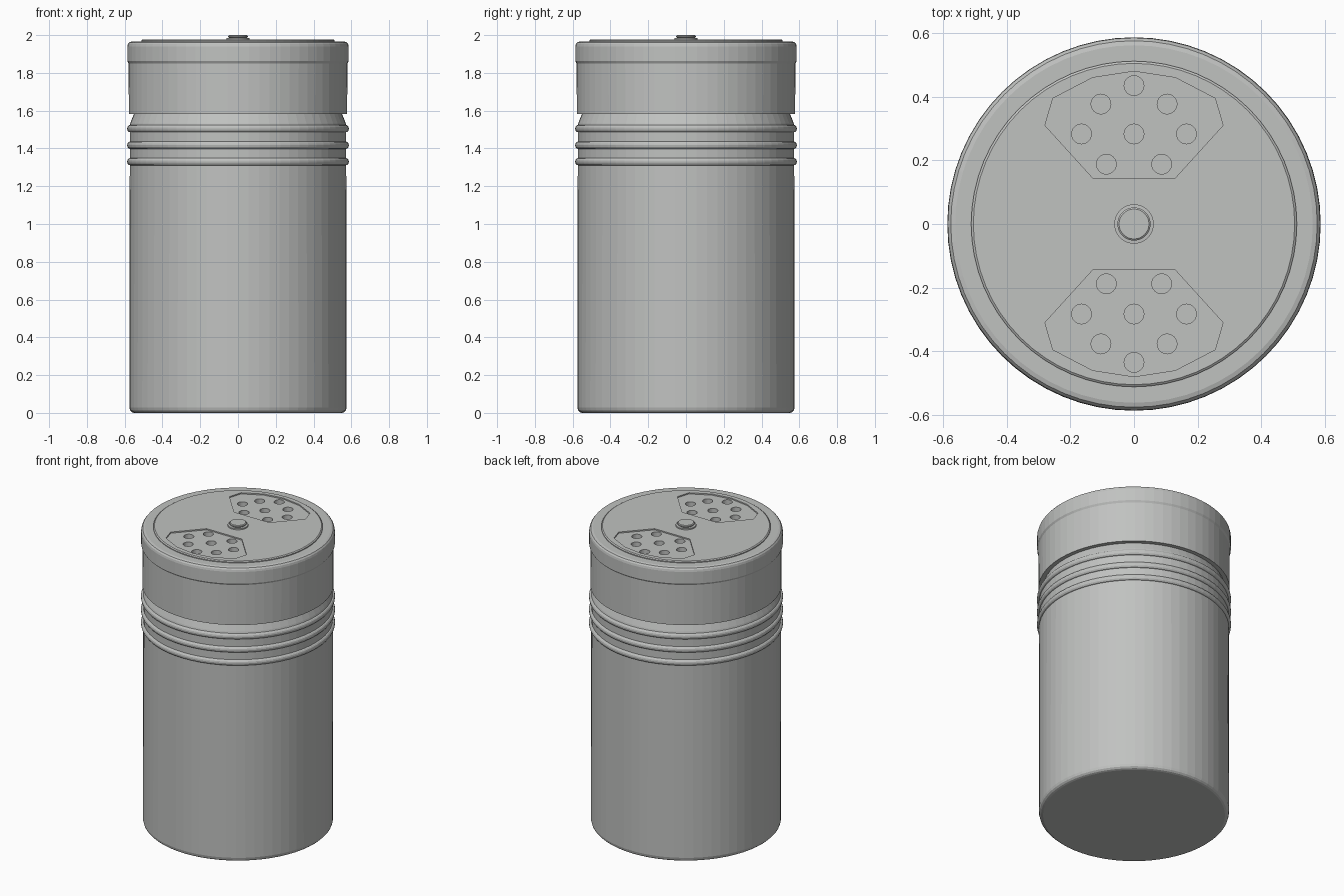
import bpy, bmesh, math

if "Cube" in bpy.data.objects:
    bpy.data.objects.remove(bpy.data.objects["Cube"])

SEG = 64
grey = bpy.data.materials.new("light grey")
grey.diffuse_color = (0.53, 0.54, 0.53, 1)
grey.use_nodes = True
grey.node_tree.nodes["Principled BSDF"].inputs["Base Color"].default_value = grey.diffuse_color


def finish(name, bm):
    bmesh.ops.recalc_face_normals(bm, faces=bm.faces)
    mesh = bpy.data.meshes.new(name)
    bm.to_mesh(mesh)
    bm.free()
    mesh.materials.append(grey)
    obj = bpy.data.objects.new(name, mesh)
    bpy.context.collection.objects.link(obj)
    return obj


def lathe(name, profile, seg=SEG):
    """Closed solid of revolution from (radius, z) points, capped at both ends."""
    bm = bmesh.new()
    rings = []
    for r, z in profile:
        rings.append([bm.verts.new((r * math.cos(2 * math.pi * i / seg),
                                    r * math.sin(2 * math.pi * i / seg), z))
                      for i in range(seg)])
    for a, b in zip(rings, rings[1:]):
        for i in range(seg):
            j = (i + 1) % seg
            bm.faces.new((a[i], a[j], b[j], b[i]))
    bm.faces.new(rings[0])
    bm.faces.new(rings[-1])
    return finish(name, bm)


def prisms(name, outlines, z0, z1):
    """Upright prisms from flat outlines, used as cutters."""
    bm = bmesh.new()
    for pts in outlines:
        low = [bm.verts.new((x, y, z0)) for x, y in pts]
        high = [bm.verts.new((x, y, z1)) for x, y in pts]
        bm.faces.new(low)
        bm.faces.new(high)
        for i in range(len(pts)):
            j = (i + 1) % len(pts)
            bm.faces.new((low[i], low[j], high[j], high[i]))
    obj = finish(name, bm)
    obj.hide_render = True
    obj.hide_viewport = True
    return obj


def cut(target, cutter):
    mod = target.modifiers.new(cutter.name, 'BOOLEAN')
    mod.operation = 'DIFFERENCE'
    mod.solver = 'EXACT'
    mod.object = cutter


# Body: rounded foot, three raised beads, sloping shoulder
R = 0.575
body = [(0.55, 0.0), (0.562, 0.004), (0.571, 0.013), (R, 0.028)]
for zc in (1.33, 1.417, 1.505):
    for k in range(7):
        a = -math.pi / 2 + math.pi * k / 6
        body.append((R - 0.002 + 0.014 * math.cos(a), zc + 0.019 * math.sin(a)))
body += [(0.57, 1.535), (0.55, 1.585), (0.54, 1.6)]
lathe("body", body)

# Cap: straight skirt, small step, rounded top edge
lathe("cap", [(0.54, 1.582), (0.578, 1.582), (0.579, 1.85), (0.586, 1.862),
              (0.586, 1.94), (0.583, 1.953), (0.576, 1.962), (0.562, 1.966),
              (0.50, 1.966), (0.50, 1.90)])

# Turning plate on top, with two recessed windows full of holes
plate = lathe("top_plate", [(0.512, 1.92), (0.512, 1.972), (0.505, 1.977)])

half = [(0.13, 0.145), (0.28, 0.31), (0.255, 0.395), (0.13, 0.46)]
window = half + [(0, 0.48)] + [(-x, y) for x, y in reversed(half)]
windows = [window, [(-x, -y) for x, y in window]]
cut(plate, prisms("window_cutter", windows, 1.969, 2.05))

spots = [(0, 0.435), (0.104, 0.377), (-0.104, 0.377), (0.165, 0.283),
         (0, 0.283), (-0.165, 0.283), (0.087, 0.188), (-0.087, 0.188)]
holes = []
for sx, sy in spots + [(x, -y) for x, y in spots]:
    holes.append([(sx + 0.031 * math.cos(math.pi * k / 12),
                   sy + 0.031 * math.sin(math.pi * k / 12)) for k in range(24)])
cut(plate, prisms("hole_cutter", holes, 1.935, 2.06))

# Cap core is lowered under the plate so the holes stay open
cap = bpy.data.objects["cap"]
cap_core = [[(0.508 * math.cos(2 * math.pi * k / SEG),
              0.508 * math.sin(2 * math.pi * k / SEG)) for k in range(SEG)]]
cut(cap, prisms("cap_core_cutter", cap_core, 1.925, 2.05))

# Centre rivet: thin flange with a chamfered head
lathe("rivet", [(0.062, 1.97), (0.062, 1.985), (0.048, 1.986),
                (0.052, 1.99), (0.052, 1.996), (0.047, 2.0)], 32)
